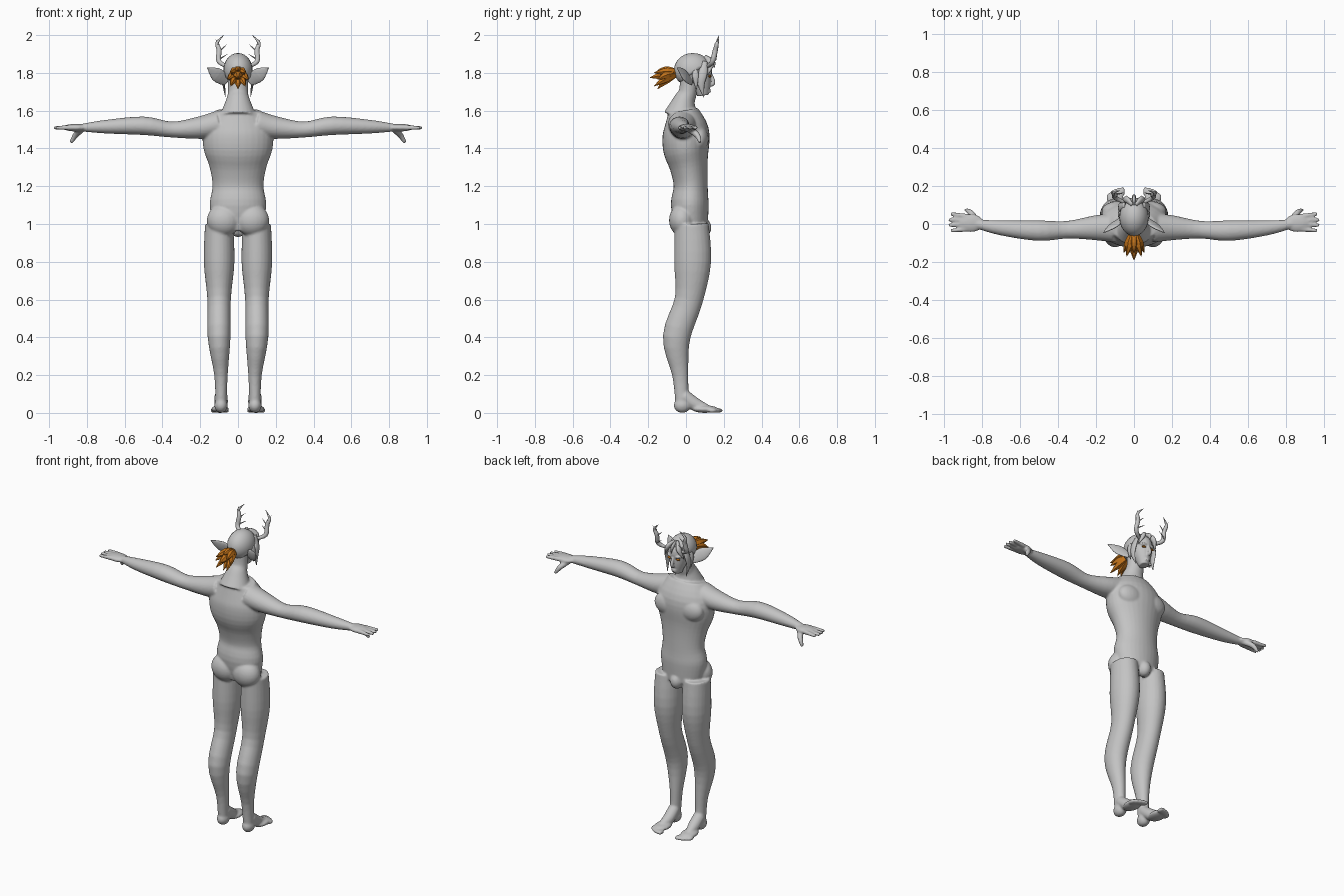
import bpy, bmesh, math
from mathutils import Vector, Matrix

ACROSS = Vector((1, 0, 0))
FORWARD = Vector((0, 1, 0))

default_cube = bpy.data.objects.get("Cube")
if default_cube:
    bpy.data.objects.remove(default_cube, do_unlink=True)


def material(name, red, green, blue):
    made = bpy.data.materials.new(name)
    made.use_nodes = True
    made.diffuse_color = (red, green, blue, 1)
    shader = made.node_tree.nodes["Principled BSDF"]
    shader.inputs["Base Color"].default_value = made.diffuse_color
    return made


GREY = material("body grey", .55, .55, .55)
ORANGE = material("hair orange", .54, .17, .01)


def spline(points, steps):
    """Catmull-Rom curve through points that carry a radius."""
    rows = [Vector(point) for point in points]
    padded = [rows[0], *rows, rows[-1]]
    curve = []
    for before, start, end, after in zip(padded, rows, rows[1:], padded[3:]):
        leave, arrive = (end - before) / 2, (after - start) / 2
        for step in range(steps):
            t = step / steps
            ease = t * t * (3 - 2 * t)
            curve.append(start.lerp(end, ease) + leave * t * (1 - t) ** 2 - arrive * t * t * (1 - t))
    return curve + [rows[-1]]


def tube(bm, points, side=ACROSS, flat=1, sides=24, steps=4):
    """Closed tube; flat scales the section along the side direction."""
    path = spline(points, steps)
    rings = []
    for index, row in enumerate(path):
        ahead = path[min(index + 1, len(path) - 1)].xyz
        behind = path[max(index - 1, 0)].xyz
        along = (ahead - behind).normalized()
        wide = (side - along * side.dot(along)).normalized()
        deep = along.cross(wide)
        ring = []
        for corner in range(sides):
            angle = math.tau * corner / sides
            offset = wide * math.cos(angle) * flat + deep * math.sin(angle)
            ring.append(bm.verts.new(row.xyz + offset * row.w))
        rings.append(ring)
    for lower, upper in zip(rings, rings[1:]):
        for corner in range(sides):
            last = corner - 1
            bm.faces.new((lower[last], lower[corner], upper[corner], upper[last]))
    bm.faces.new(rings[0])
    bm.faces.new(rings[-1])


def leaf(bm, radius, points, **options):
    """Tube that swells past its root and ends in a point."""
    last = len(points) - 1
    rows = [(*point, radius * math.sin(math.pi * (.2 + .78 * index / last)))
            for index, point in enumerate(points)]
    tube(bm, rows, **options)


def ball(bm, centre, radii):
    place = Matrix.Translation(centre) @ Matrix.Diagonal((*radii, 1))
    bmesh.ops.create_uvsphere(bm, u_segments=24, v_segments=14, radius=1, matrix=place)


def mirror(bm):
    everything = bm.verts[:] + bm.edges[:] + bm.faces[:]
    copies = bmesh.ops.duplicate(bm, geom=everything)["geom"]
    verts = [item for item in copies if isinstance(item, bmesh.types.BMVert)]
    bmesh.ops.scale(bm, vec=(-1, 1, 1), verts=verts)


def finish(bm, name, colour, smooth=True):
    bmesh.ops.recalc_face_normals(bm, faces=bm.faces[:])
    for face in bm.faces:
        face.smooth = smooth
    mesh = bpy.data.meshes.new(name)
    bm.to_mesh(mesh)
    bm.free()
    mesh.materials.append(colour)
    made = bpy.data.objects.new(name, mesh)
    bpy.context.scene.collection.objects.link(made)
    return made


def fuse(part, voxel, passes):
    """Blend overlapping pieces into one skin."""
    remesh = part.modifiers.new("fuse", 'REMESH')
    remesh.mode = 'VOXEL'
    remesh.voxel_size = voxel
    remesh.use_smooth_shade = True
    soften = part.modifiers.new("soften", 'SMOOTH')
    soften.iterations = passes


# Leg
bm = bmesh.new()
tube(bm, [(.1, .03, 1, .09), (.1, .035, .8, .098), (.1, .015, .6, .075), (.1, -.05, .4, .073),
          (.09, -.03, .2, .043), (.09, -.02, .05, .036)], flat=.83)

# Foot and toes
ball(bm, (.09, -.02, .04), (.035, .045, .04))
tube(bm, [(.09, -.01, .09, .035), (.09, .05, .045, .035), (.1, .12, .02, .02)])
ball(bm, (.095, .1, .02), (.047, .07, .02))
for toe in range(5):
    ball(bm, (.06 + toe * .018, .17 - toe * toe * .002, .013), (.013, .026, .013))

# Arm, palm, fingers and thumb
tube(bm, [(.1, -.02, 1.53, .07), (.2, -.02, 1.51, .06), (.35, -.03, 1.5, .042), (.5, -.035, 1.52, .049),
          (.7, -.02, 1.515, .036), (.83, 0, 1.51, .02)], side=FORWARD, flat=1.1)
ball(bm, (.86, .005, 1.51), (.07, .048, .02))
for finger in range(4):
    y = .045 - finger * .025
    reach = .98 - .01 * abs(finger - 1.5)
    tube(bm, [(.88, y * .9, 1.51, .014), (reach, y * 1.2, 1.51, .009)], side=FORWARD)
tube(bm, [(.83, .02, 1.5, .018), (.86, .06, 1.47, .016), (.885, .075, 1.43, .009)], side=FORWARD)

# Buttock and chest muscle, then the other side
ball(bm, (.075, -.02, 1.02), (.09, .07, .085))
ball(bm, (.08, .07, 1.45), (.09, .05, .07))
mirror(bm)

# Trunk and neck
tube(bm, [(0, .03, .97, .085), (0, .02, 1.1, .1), (0, .025, 1.2, .09), (0, .015, 1.3, .1),
          (0, 0, 1.4, .122), (0, 0, 1.5, .12), (0, -.015, 1.6, .08)], flat=1.5, sides=32)
tube(bm, [(0, -.03, 1.57, .09), (0, -.01, 1.65, .06), (0, .01, 1.7, .048), (0, .02, 1.8, .05)], flat=1.1)
ball(bm, (0, .09, .98), (.04, .045, .05))
fuse(finish(bm, "body", GREY), .0065, 5)

# Head with pointed ears, brows, nose and lips
bm = bmesh.new()
leaf(bm, .04, [(.06, .03, 1.75), (.11, -.01, 1.79), (.165, -.05, 1.83)], side=FORWARD, flat=.3)
leaf(bm, .008, [(.01, .13, 1.795), (.035, .127, 1.8), (.06, .1, 1.8)], side=FORWARD)
mirror(bm)
ball(bm, (0, .042, 1.81), (.067, .097, .09))
tube(bm, [(0, .06, 1.8, .078), (0, .08, 1.74, .054), (0, .09, 1.68, .03)], flat=.9)
tube(bm, [(0, .13, 1.8, .007), (0, .145, 1.75, .011), (0, .13, 1.735, .01)])
for lip in (1.7, 1.71):
    ball(bm, (0, .12, lip), (.018, .012, .005))
fuse(finish(bm, "head", GREY), .004, 3)

# Eyes
bm = bmesh.new()
ball(bm, (.03, .126, 1.782), (.014, .008, .006))
mirror(bm)
finish(bm, "eyes", ORANGE)

# Hair cap trimmed along a sloping hairline
bm = bmesh.new()
ball(bm, (0, .036, 1.815), (.077, .1, .09))
everything = bm.verts[:] + bm.edges[:] + bm.faces[:]
bmesh.ops.bisect_plane(bm, geom=everything, plane_co=(0, .04, 1.8), plane_no=(0, -.7, 1), clear_inner=True)
bmesh.ops.holes_fill(bm, edges=[edge for edge in bm.edges if edge.is_boundary])
finish(bm, "hair_cap", GREY)

# Side locks and fringe
bm = bmesh.new()
leaf(bm, .024, [(.05, .1, 1.86), (.072, .09, 1.8), (.075, .08, 1.74), (.066, .095, 1.67)], flat=.4, sides=8)
leaf(bm, .018, [(.066, .05, 1.83), (.078, .05, 1.78), (.072, .055, 1.71)], flat=.4, sides=8)
leaf(bm, .02, [(.01, .1, 1.885), (.04, .13, 1.85), (.066, .115, 1.79)], flat=.7, sides=8)
mirror(bm)
leaf(bm, .014, [(0, .1, 1.885), (0, .14, 1.86), (0, .15, 1.825)], flat=.6, sides=8)
finish(bm, "hair_locks", GREY)

# Forked antlers
bm = bmesh.new()
leaf(bm, .014, [(.045, .11, 1.83), (.1, .14, 1.86), (.1, .155, 1.92), (.11, .165, 1.96), (.075, .175, 2)],
     side=FORWARD, sides=10)
for root, tip in ((1.91, (.06, .16, 1.95)), (1.87, (.055, .165, 1.9)), (1.95, (.12, .17, 1.98))):
    leaf(bm, .009, [(.103, .155, root), tip], side=FORWARD, sides=8)
mirror(bm)
finish(bm, "antlers", GREY)

# Ponytail: a fan of pointed tufts round a central one
bm = bmesh.new()
leaf(bm, .03, [(0, -.04, 1.8), (0, -.11, 1.79), (0, -.19, 1.775)], sides=6)
for tuft in range(8):
    angle = math.tau * tuft / 8
    x, rise = .055 * math.cos(angle), .05 * math.sin(angle)
    tip = (x, -.15 - .02 * (tuft % 2), 1.765 + rise)
    leaf(bm, .024, [(0, -.04, 1.8), (x / 2, -.1, 1.79 + rise / 2), tip], sides=6)
finish(bm, "ponytail", ORANGE, smooth=False)
